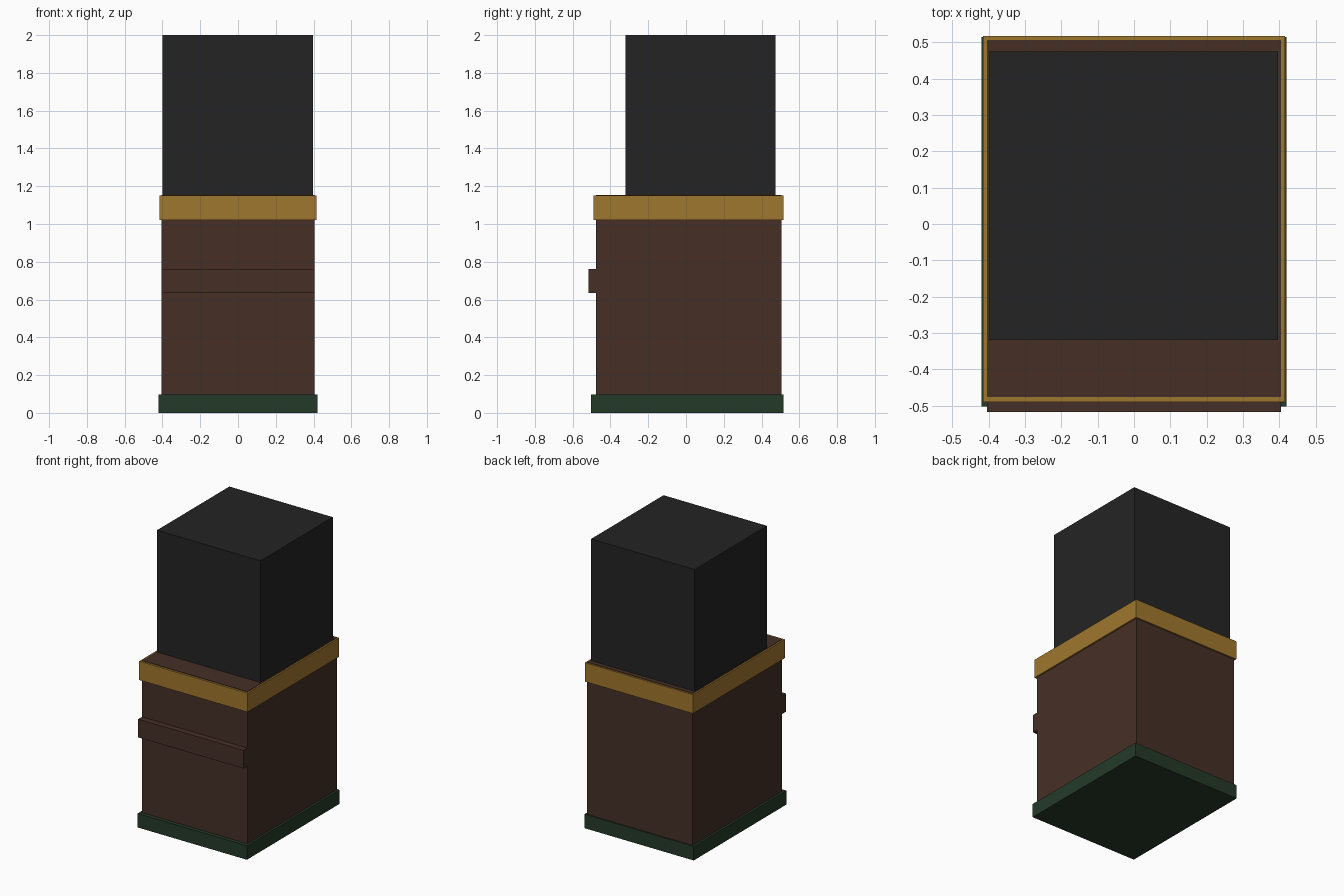
import bpy

if "Cube" in bpy.data.objects:
    bpy.data.objects.remove(bpy.data.objects["Cube"])


def material(name, rgb):
    """Flat colour from sRGB 0-255 values, stored as linear."""
    def lin(c):
        c /= 255
        return c / 12.92 if c <= 0.04045 else ((c + 0.055) / 1.055) ** 2.4
    m = bpy.data.materials.new(name)
    m.diffuse_color = (*[lin(c) for c in rgb], 1)
    m.use_nodes = True
    m.node_tree.nodes["Principled BSDF"].inputs["Base Color"].default_value = m.diffuse_color
    return m


def box(name, x, y, z, mat):
    """Box from (min, max) ranges on each axis."""
    r = (x, y, z)
    bpy.ops.mesh.primitive_cube_add(size=1, location=[(a + b) / 2 for a, b in r])
    ob = bpy.context.object
    ob.name = name
    ob.scale = [b - a for a, b in r]
    bpy.ops.object.transform_apply(location=False, rotation=False, scale=True)
    ob.data.materials.append(mat)
    return ob


green = material("dark green", (36, 58, 40))
brown = material("dark brown", (69, 47, 38))
gold = material("old gold", (160, 119, 46))
black = material("soft black", (36, 36, 36))

# Plinth and cabinet body
box("plinth", (-0.42, 0.42), (-0.502, 0.515), (0, 0.097), green)
box("cabinet_body", (-0.405, 0.405), (-0.476, 0.506), (0.097, 1.154), brown)

# Ledge across the front
box("front_ledge", (-0.405, 0.405), (-0.517, -0.476), (0.635, 0.762), brown)

# Gold trim: four strips around the top of the body
zt = (1.02, 1.151)
box("trim_front", (-0.416, 0.416), (-0.49, -0.476), zt, gold)
box("trim_back", (-0.416, 0.416), (0.506, 0.517), zt, gold)
for side, s in (("left", -1), ("right", 1)):
    box("trim_" + side, tuple(sorted((s * 0.405, s * 0.416))), (-0.476, 0.506), zt, gold)

# Upper block, set towards the back
box("upper_block", (-0.399, 0.396), (-0.319, 0.475), (1.154, 2.0), black)
